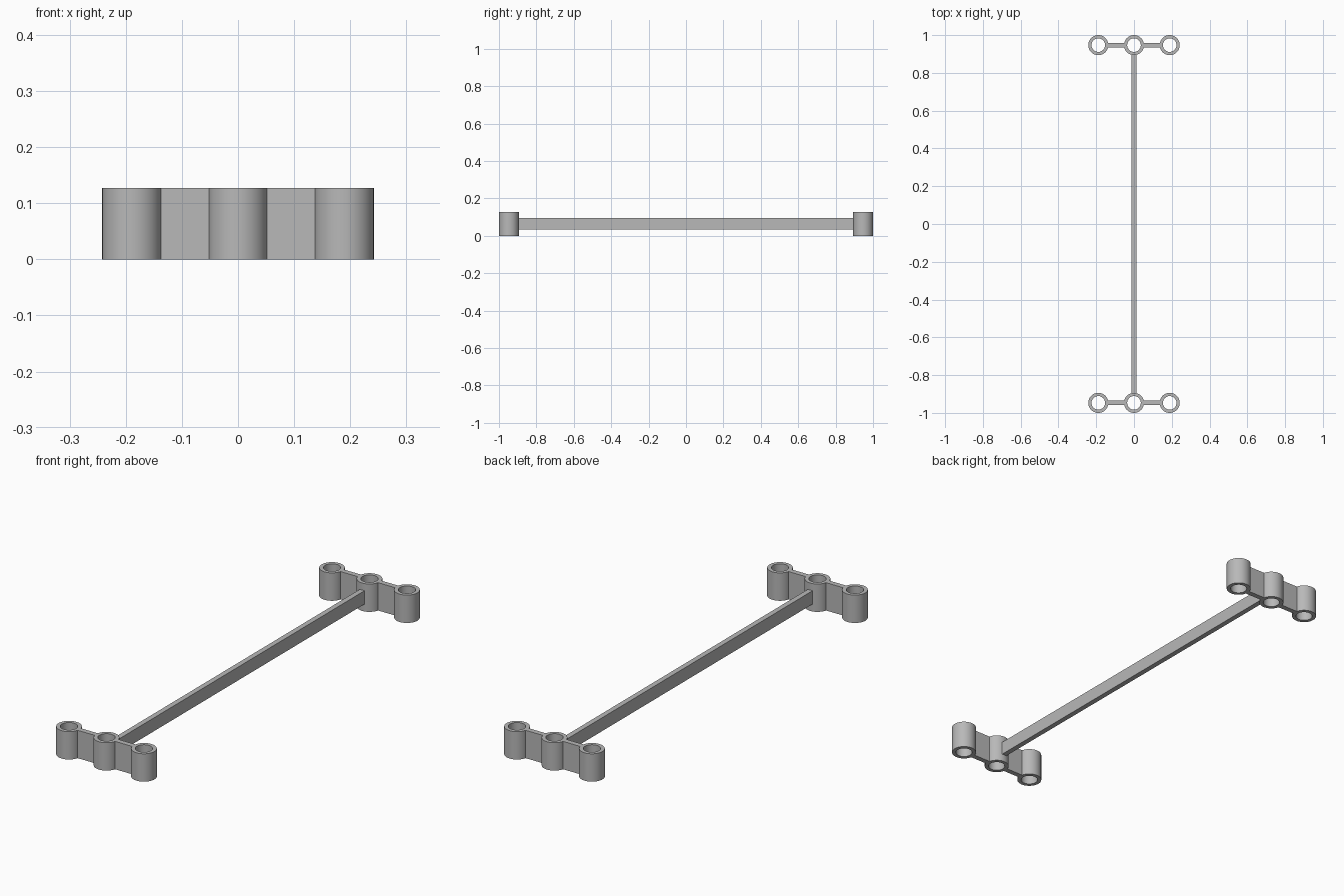
import bpy, bmesh, math

if "Cube" in bpy.data.objects:
    bpy.data.objects.remove(bpy.data.objects["Cube"])

R_OUT, R_IN = 0.053, 0.036      # tube radii
HEIGHT = 0.127                  # tube and web height
X_TUBE, Y_END = 0.189, 0.947    # tube spacing and end positions
THICK = 0.024                   # web and beam thickness
SEGS = 48

grey = bpy.data.materials.new("plain grey")
grey.diffuse_color = (0.48, 0.48, 0.48, 1)
grey.use_nodes = True
grey.node_tree.nodes["Principled BSDF"].inputs["Base Color"].default_value = grey.diffuse_color


def finish(name, bm):
    bmesh.ops.recalc_face_normals(bm, faces=bm.faces)
    mesh = bpy.data.meshes.new(name)
    bm.to_mesh(mesh)
    bm.free()
    mesh.materials.append(grey)
    obj = bpy.data.objects.new(name, mesh)
    bpy.context.collection.objects.link(obj)
    return obj


def tube(name, x, y):
    # spin a rectangular wall section around the tube axis
    bm = bmesh.new()
    section = [(R_IN, 0), (R_OUT, 0), (R_OUT, HEIGHT), (R_IN, HEIGHT)]
    rings = []
    for i in range(SEGS):
        a = 2 * math.pi * i / SEGS
        rings.append([bm.verts.new((r * math.cos(a), r * math.sin(a), z)) for r, z in section])
    for i in range(SEGS):
        a, b = rings[i], rings[(i + 1) % SEGS]
        for j in range(4):
            k = (j + 1) % 4
            bm.faces.new((a[j], b[j], b[k], a[k]))
    obj = finish(name, bm)
    obj.location = (x, y, 0)
    bpy.ops.object.select_all(action='DESELECT')
    obj.select_set(True)
    bpy.context.view_layer.objects.active = obj
    bpy.ops.object.shade_smooth_by_angle(angle=math.radians(30))


def box(name, x0, x1, y0, y1, z0, z1):
    bm = bmesh.new()
    bmesh.ops.create_cube(bm, size=1)
    for v in bm.verts:
        v.co = (x1 if v.co.x > 0 else x0, y1 if v.co.y > 0 else y0, z1 if v.co.z > 0 else z0)
    return finish(name, bm)


INSET = 0.049   # webs and beam stop inside the tube walls
for end, y in (("front", -Y_END), ("back", Y_END)):
    # three open tubes per end
    for side, x in (("left", -X_TUBE), ("middle", 0), ("right", X_TUBE)):
        tube(f"{end}_{side}_tube", x, y)
    # full-height webs joining the tubes
    for side, s in (("left", -1), ("right", 1)):
        xs = sorted((s * INSET, s * (X_TUBE - INSET)))
        box(f"{end}_{side}_web", xs[0], xs[1], y - THICK / 2, y + THICK / 2, 0, HEIGHT)

# long connecting beam
box("connecting_beam", -THICK / 2, THICK / 2, -Y_END + INSET, Y_END - INSET, 0.034, 0.095)
